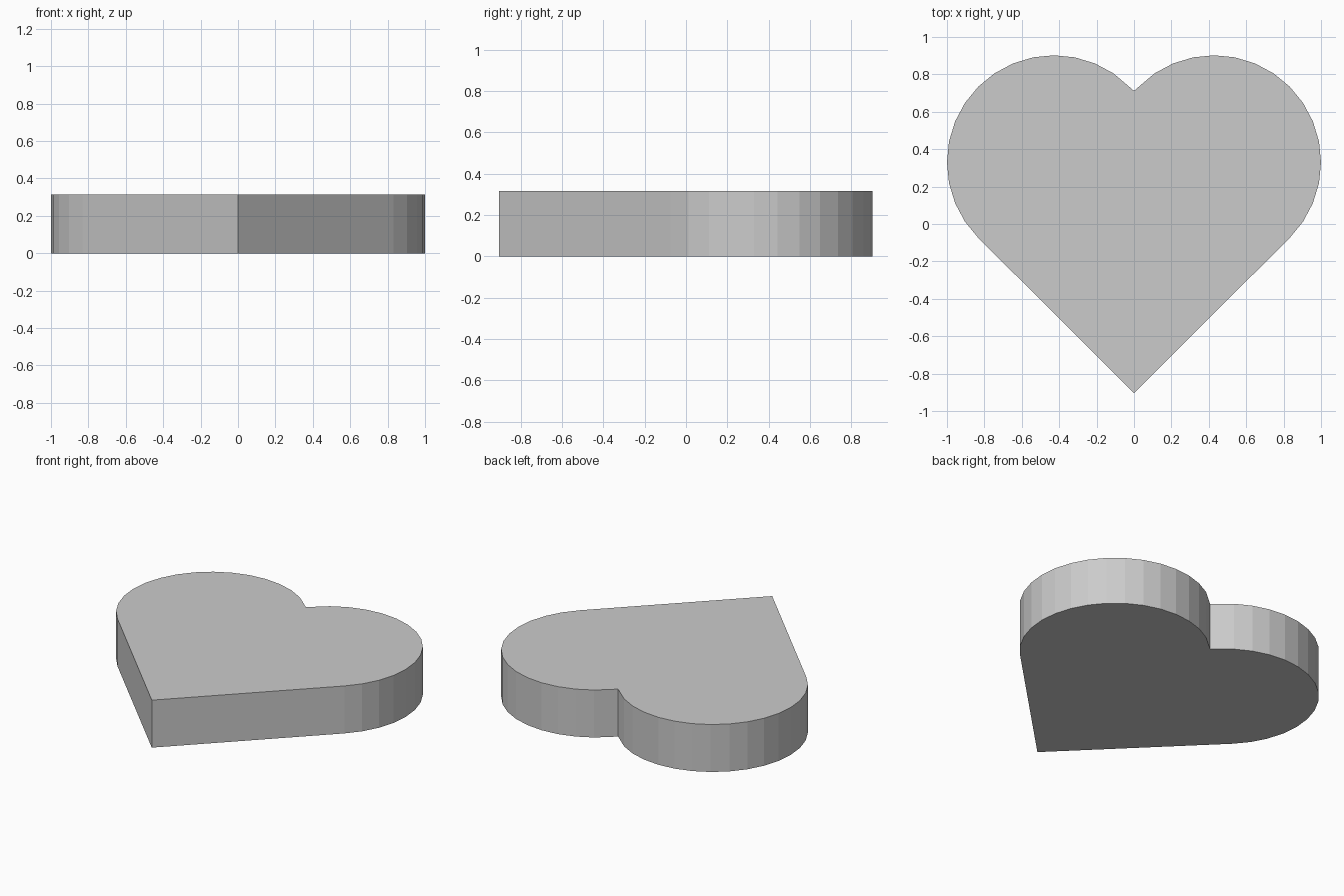
import bpy
import bmesh
from math import sin, cos, radians

if "Cube" in bpy.data.objects:
    bpy.data.objects.remove(bpy.data.objects["Cube"])

CX, CY, R = 0.428, 0.33, 0.572   # lobe centre and radius
STEP = 11.25                     # 32-sided lobes
HEIGHT = 0.315

# right half outline from the straight flank round to the cleft
lobe = [(CX + R * cos(radians(-45 + STEP * i)), CY + R * sin(radians(-45 + STEP * i)))
        for i in range(17)]
left = [(-x, y) for x, y in reversed(lobe)]
outline = [(0, -0.904)] + lobe[:-1] + [(0, 0.712)] + left[1:]

# heart slab: extruded outline
bm = bmesh.new()
base = bm.faces.new([bm.verts.new((x, y, 0)) for x, y in outline])
top = bmesh.ops.extrude_face_region(bm, geom=[base], use_keep_orig=True)
bmesh.ops.translate(bm, vec=(0, 0, HEIGHT),
                    verts=[v for v in top["geom"] if isinstance(v, bmesh.types.BMVert)])
bmesh.ops.recalc_face_normals(bm, faces=bm.faces)
mesh = bpy.data.meshes.new("heart_slab")
bm.to_mesh(mesh)
bm.free()
bpy.context.collection.objects.link(bpy.data.objects.new("heart_slab", mesh))
